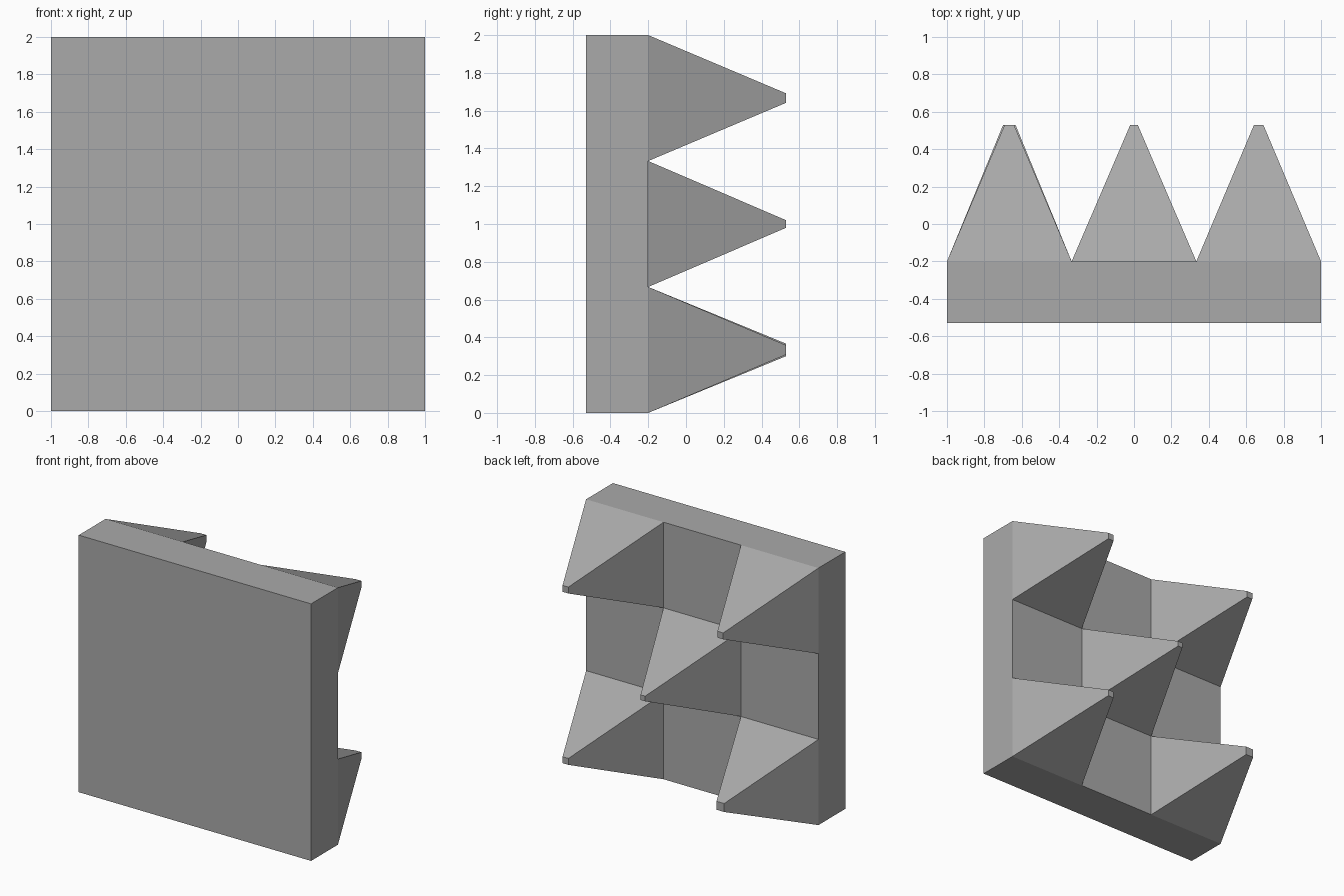
import bpy
import bmesh
from math import radians
from mathutils import Matrix, Vector

cube = bpy.data.objects.get("Cube")
if cube:
    bpy.data.objects.remove(cube, do_unlink=True)

FRONT, BACK, TIP = -0.53, -0.2, 0.53
CELL = 2 / 3

# Single grey material
grey = bpy.data.materials.new("plain grey")
grey.use_nodes = True
colour = (0.4, 0.4, 0.4, 1)
grey.diffuse_color = colour
grey.node_tree.nodes["Principled BSDF"].inputs["Base Color"].default_value = colour

bm = bmesh.new()

# Back of the slab: three by three cells facing +y
bmesh.ops.create_grid(bm, x_segments=3, y_segments=3, size=1)
bmesh.ops.transform(
    bm, verts=bm.verts,
    matrix=Matrix.Translation((0, BACK, 1)) @ Matrix.Rotation(radians(-90), 4, "X"))
cells = list(bm.faces)

# Slab sides and flat front
rim = [e for e in bm.edges if e.is_boundary]
sides = bmesh.ops.extrude_edge_only(bm, edges=rim)["geom"]
for v in sides:
    if isinstance(v, bmesh.types.BMVert):
        v.co.y = FRONT
bmesh.ops.contextual_create(bm, geom=[e for e in bm.edges if e.is_boundary])

# Blunt four-sided spikes on the corner and centre cells
for face in cells:
    centre = face.calc_center_median()
    col, row = round(centre.x / CELL), round((centre.z - 1) / CELL)
    if (col + row) % 2:
        continue
    half = 0.02 if col == row == 0 else 0.033 if col == row == -1 else 0.025
    tip = bmesh.ops.extrude_discrete_faces(bm, faces=[face])["faces"][0]
    for v in tip.verts:
        offset = (v.co - centre) * (half * 2 / CELL)
        v.co = Vector((centre.x, TIP, centre.z)) + offset

bmesh.ops.remove_doubles(bm, verts=bm.verts, dist=0.0001)
bmesh.ops.recalc_face_normals(bm, faces=bm.faces)

mesh = bpy.data.meshes.new("spiked_panel")
bm.to_mesh(mesh)
bm.free()
mesh.materials.append(grey)
panel = bpy.data.objects.new("spiked_panel", mesh)
bpy.context.collection.objects.link(panel)
